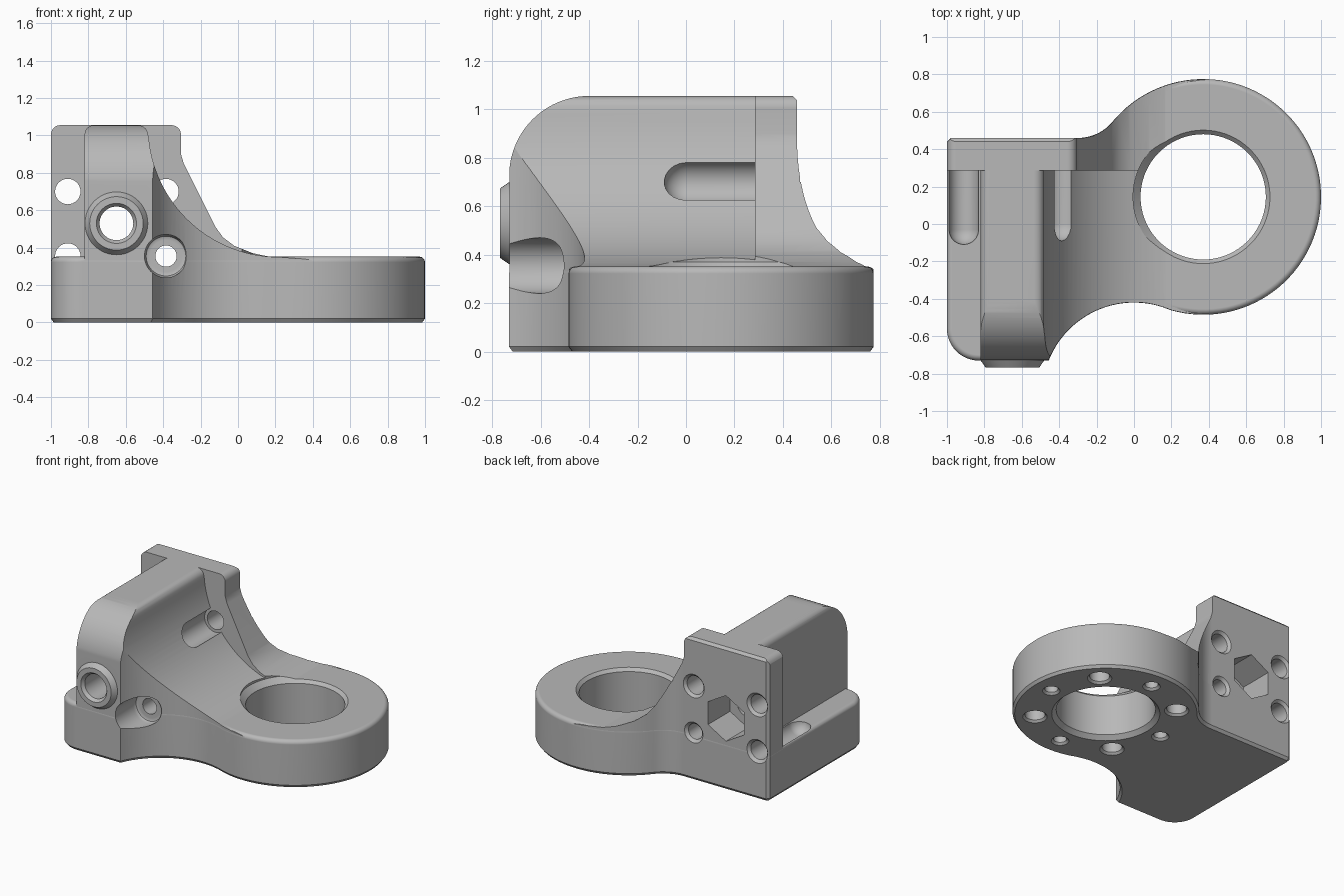
import bpy, bmesh
from math import cos, sin, radians
from mathutils import Vector

cube = bpy.data.objects.get("Cube")
if cube:
    bpy.data.objects.remove(cube, do_unlink=True)


def arc(cx, cy, r, start, end, steps):
    """Points along an arc, angles in degrees."""
    angles = [radians(start + (end - start) * i / steps) for i in range(steps + 1)]
    return [(cx + r * cos(a), cy + r * sin(a)) for a in angles]


def circle(cx, cy, r, sides=48, turn=0):
    return arc(cx, cy, r, turn, turn + 360, sides)[:-1]


def clean(points):
    """Drop points that repeat where two arcs join."""
    return [p for i, p in enumerate(points)
            if (Vector(p) - Vector(points[i - 1])).length > 0.003]


def inset(points, d):
    """Move a counter-clockwise outline inward by d."""
    result = []
    for i, p in enumerate(points):
        p = Vector(p)
        a = (p - Vector(points[i - 1])).normalized()
        b = (Vector(points[(i + 1) % len(points)]) - p).normalized()
        na, nb = Vector((-a.y, a.x)), Vector((-b.y, b.x))
        result.append(tuple(p + (na + nb) * d / (1 + na.dot(nb))))
    return result


def loft(name, axis, layers):
    """Closed solid through (outline, level) layers stacked along an axis."""
    place = {"x": lambda u, v, w: (w, u, v),
             "y": lambda u, v, w: (u, w, v),
             "z": lambda u, v, w: (u, v, w)}[axis]
    bm = bmesh.new()
    rings = [[bm.verts.new(place(u, v, w)) for u, v in pts] for pts, w in layers]
    n = len(rings[0])
    for low, high in zip(rings, rings[1:]):
        for i in range(n):
            j = (i + 1) % n
            bm.faces.new((low[i], low[j], high[j], high[i]))
    bm.faces.new(rings[0])
    bm.faces.new(rings[-1])
    bmesh.ops.recalc_face_normals(bm, faces=bm.faces[:])
    mesh = bpy.data.meshes.new(name)
    bm.to_mesh(mesh)
    bm.free()
    obj = bpy.data.objects.new(name, mesh)
    bpy.context.collection.objects.link(obj)
    return obj


def prism(name, axis, points, low, high):
    return loft(name, axis, [(points, low), (points, high)])


def combine(target, tool, operation):
    """Apply an exact boolean and throw the tool away."""
    mod = target.modifiers.new("combine", "BOOLEAN")
    mod.object, mod.operation, mod.solver = tool, operation, "EXACT"
    bpy.context.view_layer.update()
    graph = bpy.context.evaluated_depsgraph_get()
    mesh = bpy.data.meshes.new_from_object(target.evaluated_get(graph))
    target.modifiers.clear()
    target.data = mesh
    bpy.data.objects.remove(tool, do_unlink=True)


def drill(target, axis, steps, u, v, sides=48, turn=0):
    """Cut a turned hole given as (radius, level) steps."""
    tool = loft("drill", axis, [(circle(u, v, r, sides, turn), w) for r, w in steps])
    combine(target, tool, "DIFFERENCE")


RING_X, RING_Y = 0.37, 0.145
BORE_X, BORE_Z = -0.65, 0.53
LEFT_X, RIGHT_X, LOW_Z, HIGH_Z = -0.91, -0.385, 0.355, 0.70
TOP, SLAB_TOP, RIM = 1.055, 0.352, 0.03

# Plan outline: block blended into a ring
plan = clean(
    arc(0, -0.91, 0.49, 158.5, 70.7, 24)
    + arc(RING_X, RING_Y, 0.63, 250.7, 500.4, 72)
    + arc(-0.30, 0.70, 0.24, -39.6, -90, 12)
    + [(-0.98, 0.46), (-1, 0.44)]
    + arc(-0.83, -0.56, 0.17, 180, 270, 12))

# Slab with rounded top rim and chamfered bottom
layers = [(inset(plan, 0.015), 0), (plan, 0.02)]
for i in range(6):
    a = radians(18 * i)
    layers.append((inset(plan, RIM * (1 - cos(a))), SLAB_TOP - RIM + RIM * sin(a)))
bracket = loft("bracket", "z", layers)

# Ridge with concave flank
ridge_profile = ([(-0.82, 0.1)]
                 + arc(-0.77, TOP - 0.05, 0.05, 180, 90, 6)
                 + arc(-0.535, 1.0, 0.055, 90, 0, 6)
                 + arc(0.22, 1.05, 0.70, 185, 270, 28)
                 + [(0.35, 0.34), (0.6, 0.30), (0.6, 0.1)])
upper = prism("ridge", "y", ridge_profile, -1, 1)

# Back plate with sloping shoulder
plate_profile = ([(-1, 0.1)]
                 + arc(-0.95, TOP - 0.05, 0.05, 180, 90, 6)
                 + arc(-0.355, TOP - 0.05, 0.05, 90, 0, 6)
                 + [(-0.305, 0.90), (-0.29, 0.85), (-0.12, 0.51), (-0.08, 0.455),
                    (-0.02, 0.41), (0.08, 0.37), (0.2, 0.345), (0.3, 0.1)])
combine(upper, prism("back_plate", "y", plate_profile, 0.285, 0.99), "UNION")

# Trim upper part to the plan and to the rounded side profile
combine(upper, prism("plan_trim", "z", inset(plan, 0.0015), 0.05, 1.2), "INTERSECT")
side = ([(-0.73, 0.02)] + arc(-0.40, TOP - 0.33, 0.33, 180, 90, 20)
        + [(0.44, TOP + 0.0005), (0.47, 1.025), (0.47, 0.7), (0.95, 0.7), (0.95, 0.02)])
combine(upper, prism("side_trim", "x", side, -1.2, 1.2), "INTERSECT")
combine(bracket, upper, "UNION")

# Front boss
boss = loft("boss", "y", [(circle(BORE_X, BORE_Z, r), w) for r, w in
                          ((0.168, -0.70), (0.168, -0.732), (0.143, -0.768))])
combine(bracket, boss, "UNION")

# Large ring opening, eased at both ends
drill(bracket, "z", [(0.385, -0.02), (0.335, 0.03), (0.335, 0.33), (0.375, 0.37),
                     (0.375, 0.6)], RING_X, RING_Y, 72)

# Blind holes under the ring, alternating sizes
for i in range(8):
    a = radians(45 * i)
    r = 0.068 if i % 2 else 0.045
    drill(bracket, "z", [(r + 0.03, -0.015), (r, 0.015), (r, 0.2)],
          RING_X + 0.48 * cos(a), RING_Y + 0.48 * sin(a), 24)

# Main bore and hexagonal nut pocket
drill(bracket, "y", [(0.12, -0.785), (0.09, -0.745), (0.09, 0.6)], BORE_X, BORE_Z)
drill(bracket, "y", [(0.17, 0.2), (0.17, 0.6)], BORE_X, BORE_Z, 6, 30)

# Round-ended tool slots in front of the plate
for x, z, r, y in ((LEFT_X, LOW_Z, 0.08, -0.03), (RIGHT_X, HIGH_Z, 0.09, 0.0)):
    steps = [(r * cos(radians(a)), y - r * sin(radians(a))) for a in (85, 68, 51, 34, 17)]
    drill(bracket, "y", steps + [(r, y), (r, 0.285)], x, z, 32)

# Front counterbore
drill(bracket, "y", [(0.115, -0.95), (0.115, -0.52), (0.106, -0.498), (0.085, -0.49)],
      RIGHT_X, LOW_Z)

# Four screw holes through the plate
for x in (LEFT_X, RIGHT_X):
    for z in (LOW_Z, HIGH_Z):
        long_hole = x == RIGHT_X and z == LOW_Z
        r, start = (0.057, -0.6) if long_hole else (0.068, 0.2)
        drill(bracket, "y", [(r, start), (r, 0.44), (r + 0.03, 0.47), (r + 0.03, 0.475)],
              x, z, 32)

# Material and shading
grey = bpy.data.materials.new("light_grey")
grey.use_nodes = True
colour = (0.48, 0.48, 0.48, 1)
grey.diffuse_color = colour
grey.node_tree.nodes["Principled BSDF"].inputs["Base Color"].default_value = colour
bracket.data.materials.clear()
bracket.data.materials.append(grey)
for face in bracket.data.polygons:
    face.material_index = 0

bpy.ops.object.select_all(action="DESELECT")
bracket.select_set(True)
bpy.context.view_layer.objects.active = bracket
bpy.ops.object.shade_smooth_by_angle(angle=radians(28))
weighted = bracket.modifiers.new("even_normals", "WEIGHTED_NORMAL")
weighted.keep_sharp = True
